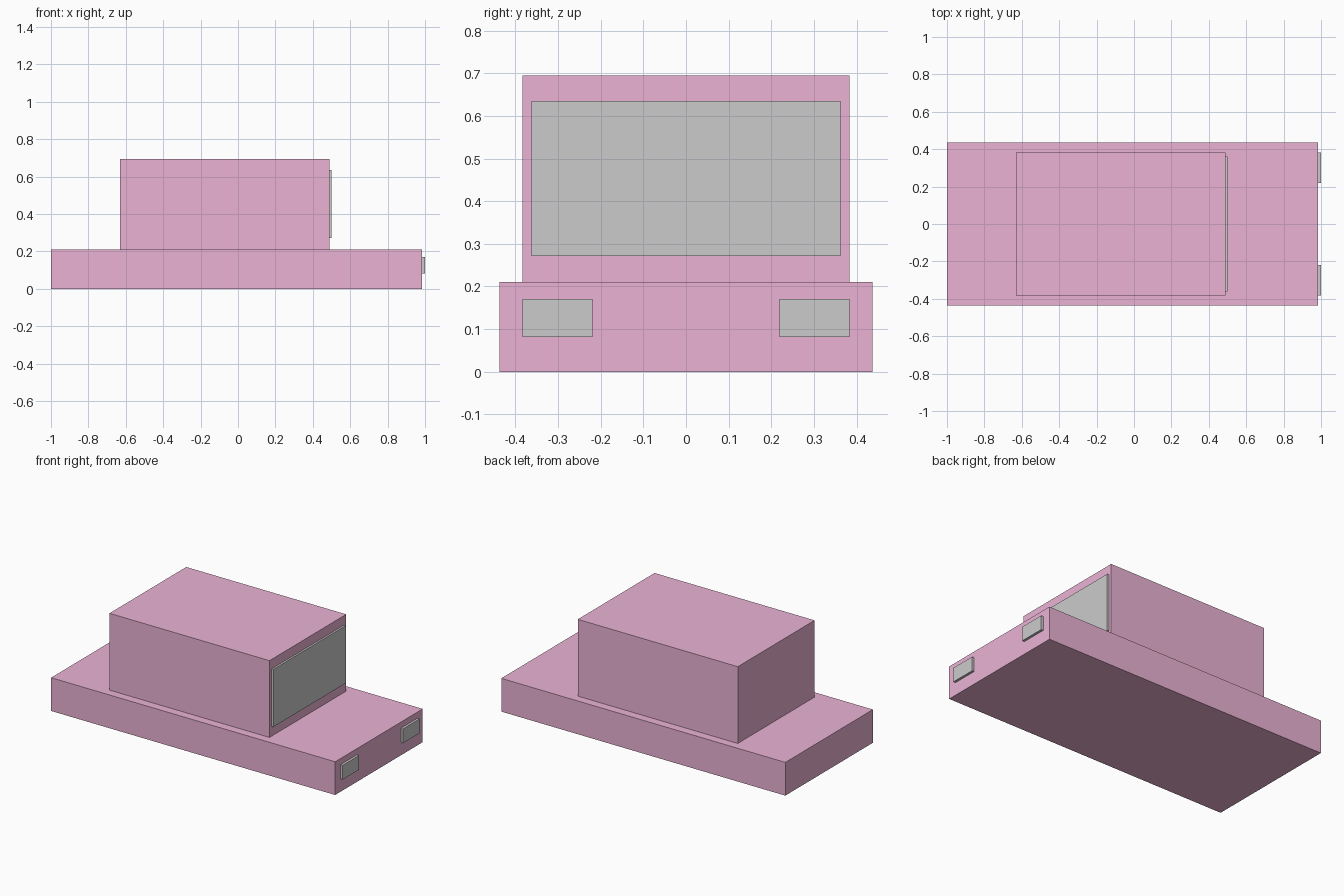
import bpy

if "Cube" in bpy.data.objects:
    bpy.data.objects.remove(bpy.data.objects["Cube"])

pink = bpy.data.materials.new("pink_paint")
pink.diffuse_color = (0.83, 0.45, 0.66, 1.0)
pink.use_nodes = True
pink.node_tree.nodes["Principled BSDF"].inputs["Base Color"].default_value = pink.diffuse_color


def box(name, x, y, z, material=None):
    """Add a box spanning the given (min, max) ranges."""
    spans = (x, y, z)
    bpy.ops.mesh.primitive_cube_add(size=1, location=[(a + b) / 2 for a, b in spans])
    obj = bpy.context.object
    obj.name = name
    obj.scale = [b - a for a, b in spans]
    bpy.ops.object.transform_apply(location=False, rotation=False, scale=True)
    if material:
        obj.data.materials.append(material)
    return obj


# Flat lower body and the cabin standing on it
box("car_body", (-1.0, 0.985), (-0.437, 0.437), (0.0, 0.21), pink)
box("cabin", (-0.63, 0.488), (-0.383, 0.383), (0.21, 0.695), pink)

# Windshield panel, slightly proud of the cabin
box("windshield", (0.488, 0.5), (-0.362, 0.362), (0.271, 0.635))

# Pair of headlights on the nose
for side, y in (("right", (-0.383, -0.219)), ("left", (0.219, 0.383))):
    box(f"headlight_{side}", (0.985, 1.0), y, (0.081, 0.171))
